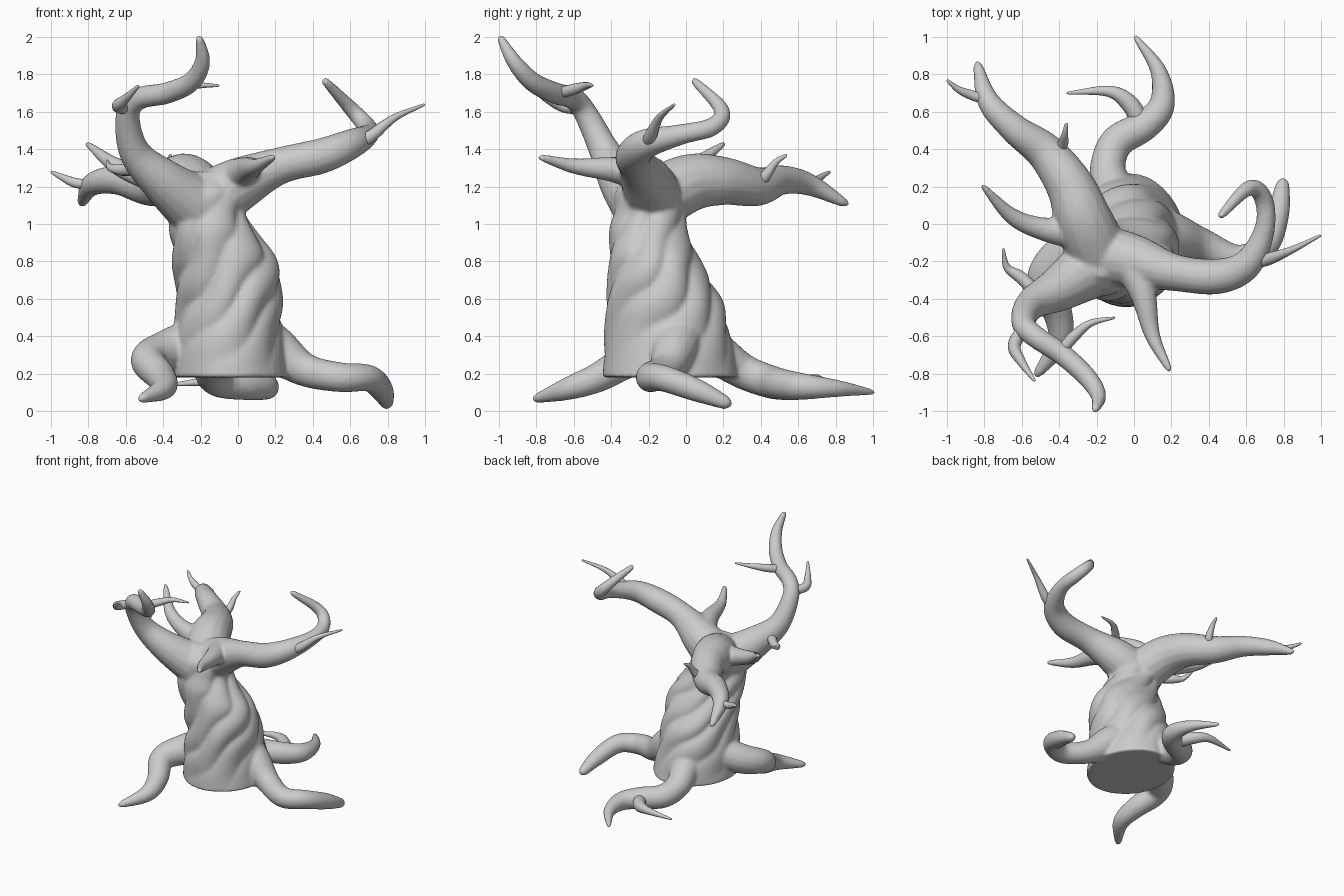
import bpy, bmesh
from math import sin, cos, pi
from mathutils import Vector


def spline(rows, steps):
    """Catmull-Rom interpolation of equal-length rows of numbers."""
    pts = [Vector(r) for r in rows]
    pts = [pts[0] * 2 - pts[1]] + pts + [pts[-1] * 2 - pts[-2]]
    out = []
    for a, b, c, d in zip(pts, pts[1:], pts[2:], pts[3:]):
        for i in range(steps):
            t = i / steps
            out.append(0.5 * (2 * b + (c - a) * t + (2 * a - 5 * b + 4 * c - d) * t * t
                              + (3 * b - a - 3 * c + d) * t ** 3))
    out.append(pts[-2])
    return out


def skin(bm, rings):
    """Bridge a list of point rings and cap both ends."""
    loops = [[bm.verts.new(p) for p in ring] for ring in rings]
    n = len(loops[0])
    for lo, hi in zip(loops, loops[1:]):
        for i in range(n):
            j = (i + 1) % n
            bm.faces.new((lo[i], lo[j], hi[j], hi[i]))
    bm.faces.new(loops[0][::-1])
    bm.faces.new(loops[-1])


def limb(bm, path, sides=16):
    """Round tapering limb along (x, y, z, radius) points with a rounded tip."""
    pts = spline(path, 7)
    pos = [p.to_3d() for p in pts]
    rad = [max(p[3], 0.006) for p in pts]
    end = (pos[-1] - pos[-2]).normalized()
    tip, r = pos[-1] - end * rad[-1], rad[-1]
    pos[-1] = tip
    for a in (0.5, 1.0, 1.4):
        pos.append(tip + end * r * sin(a))
        rad.append(r * cos(a))
    side, rings = None, []
    for i, p in enumerate(pos):
        d = (pos[min(i + 1, len(pos) - 1)] - pos[max(i - 1, 0)]).normalized()
        side = d.orthogonal() if side is None else side - d * side.dot(d)
        side.normalize()
        up = d.cross(side)
        rings.append([p + (side * cos(2 * pi * k / sides) + up * sin(2 * pi * k / sides)) * rad[i]
                      for k in range(sides)])
    skin(bm, rings)


def finish(bm, name):
    bmesh.ops.recalc_face_normals(bm, faces=bm.faces[:])
    me = bpy.data.meshes.new(name)
    bm.to_mesh(me)
    bm.free()
    me.shade_smooth()
    ob = bpy.data.objects.new(name, me)
    bpy.context.collection.objects.link(ob)
    return ob


# Trunk: (z, centre x, centre y, radius x, radius y), with spiralling bark folds
body = bmesh.new()
profile = [(0.18, -0.04, -0.085, 0.315, 0.36), (0.40, -0.05, -0.10, 0.295, 0.33),
           (0.60, -0.05, -0.12, 0.28, 0.305), (0.80, -0.07, -0.165, 0.27, 0.25),
           (0.95, -0.13, -0.20, 0.23, 0.21), (1.05, -0.16, -0.20, 0.205, 0.19),
           (1.18, -0.17, -0.20, 0.20, 0.17), (1.28, -0.17, -0.17, 0.11, 0.11)]
rings = []
for z, cx, cy, rx, ry in (tuple(p) for p in spline(profile, 9)):
    amp = 0.12 * min(1, max(0.08, (z - 0.2) * 2.5)) * min(1, max(0, (1.25 - z) * 5))
    ring = []
    for k in range(128):
        a = 2 * pi * k / 128
        phi = a - 3.6 * z + 0.12 * sin(7 * z + 3 * a)
        f = 1 + amp * (abs(sin(3.5 * phi)) ** 0.7 - 0.75) + amp * 0.25 * sin(2 * phi + 1)
        ring.append(Vector((cx + rx * f * cos(a), cy + ry * f * sin(a), z)))
    rings.append(ring)
skin(body, rings)

# Main branches: right hook, front-left riser, back-left arm
limb(body, [(-0.18, -0.17, 1.10, 0.17), (0.0, -0.2, 1.21, 0.145), (0.22, -0.26, 1.31, 0.1),
            (0.45, -0.28, 1.365, 0.095), (0.61, -0.21, 1.43, 0.08), (0.7, -0.02, 1.48, 0.055),
            (0.69, 0.14, 1.52, 0.05), (0.61, 0.19, 1.61, 0.042), (0.455, 0.035, 1.775, 0.022)])
limb(body, [(-0.18, -0.2, 1.06, 0.18), (-0.39, -0.34, 1.22, 0.125), (-0.55, -0.43, 1.38, 0.085),
            (-0.59, -0.53, 1.58, 0.065), (-0.53, -0.6, 1.67, 0.06), (-0.38, -0.7, 1.70, 0.058),
            (-0.25, -0.82, 1.76, 0.053), (-0.19, -0.92, 1.87, 0.042), (-0.21, -1.0, 2.01, 0.02)])
limb(body, [(-0.18, -0.18, 1.12, 0.17), (-0.27, 0.02, 1.22, 0.155), (-0.34, 0.2, 1.23, 0.13),
            (-0.47, 0.38, 1.20, 0.105), (-0.64, 0.51, 1.235, 0.08), (-0.78, 0.66, 1.21, 0.06),
            (-0.84, 0.87, 1.10, 0.022)])

# Roots: right, front left, back
limb(body, [(0.04, -0.02, 0.44, 0.14), (0.2, -0.06, 0.33, 0.125), (0.36, -0.11, 0.22, 0.09),
            (0.55, -0.19, 0.18, 0.08), (0.7, -0.12, 0.175, 0.072), (0.77, 0.06, 0.11, 0.062),
            (0.8, 0.245, 0.03, 0.032)])
limb(body, [(-0.16, -0.06, 0.40, 0.13), (-0.38, -0.17, 0.32, 0.115), (-0.48, -0.31, 0.27, 0.095),
            (-0.41, -0.47, 0.18, 0.08), (-0.4, -0.63, 0.12, 0.062), (-0.53, -0.82, 0.06, 0.022)])
limb(body, [(-0.09, 0.02, 0.42, 0.13), (-0.12, 0.19, 0.29, 0.11), (-0.14, 0.31, 0.21, 0.095),
            (-0.09, 0.44, 0.16, 0.09), (0.06, 0.53, 0.14, 0.083), (0.15, 0.64, 0.13, 0.07),
            (0.13, 0.82, 0.12, 0.045), (0.0, 1.01, 0.10, 0.015)])
# Thick spikes on the crown
limb(body, [(-0.02, -0.2, 1.25, 0.1), (0.05, -0.38, 1.29, 0.07), (0.1, -0.6, 1.31, 0.042),
            (0.195, -0.79, 1.36, 0.018)])
limb(body, [(-0.26, -0.05, 1.2, 0.1), (-0.47, -0.03, 1.24, 0.065), (-0.65, 0.04, 1.31, 0.045),
            (-0.815, 0.21, 1.435, 0.016)])

# Flow the limbs into the trunk
tree = finish(body, "trunk_branches_and_roots")
remesh = tree.modifiers.new("blend", "REMESH")
remesh.mode = "VOXEL"
remesh.voxel_size = 0.011
remesh.use_smooth_shade = True
smooth = tree.modifiers.new("soften", "SMOOTH")
smooth.factor = 0.5
smooth.iterations = 9

# Thin twigs
twigs = {
    "right_branch_twig": [(0.62, -0.21, 1.42, 0.03), (0.71, -0.19, 1.47, 0.034),
                          (0.84, -0.14, 1.57, 0.02), (1.0, -0.06, 1.64, 0.007)],
    "riser_inner_twig": [(-0.39, -0.68, 1.70, 0.03), (-0.32, -0.6, 1.72, 0.03),
                         (-0.23, -0.53, 1.74, 0.019), (-0.1, -0.5, 1.74, 0.006)],
    "riser_outer_twig": [(-0.58, -0.54, 1.62, 0.035), (-0.64, -0.65, 1.63, 0.035),
                         (-0.6, -0.74, 1.67, 0.024), (-0.53, -0.84, 1.74, 0.008)],
    "riser_low_twig": [(-0.5, -0.39, 1.31, 0.035), (-0.6, -0.29, 1.29, 0.034),
                       (-0.68, -0.23, 1.30, 0.02), (-0.7, -0.13, 1.34, 0.007)],
    "arm_tip_twig": [(-0.78, 0.66, 1.21, 0.025), (-0.87, 0.69, 1.22, 0.027),
                     (-0.94, 0.72, 1.25, 0.018), (-1.0, 0.77, 1.28, 0.008)],
    "arm_upper_twig": [(-0.44, 0.37, 1.2, 0.03), (-0.385, 0.42, 1.25, 0.03),
                       (-0.37, 0.48, 1.33, 0.018), (-0.36, 0.54, 1.37, 0.008)],
    "back_root_twig": [(0.04, 0.54, 0.14, 0.05), (-0.03, 0.65, 0.15, 0.048),
                       (-0.14, 0.71, 0.16, 0.03), (-0.36, 0.7, 0.14, 0.007)],
}
for name, path in twigs.items():
    bm = bmesh.new()
    limb(bm, path, 12)
    finish(bm, name)
